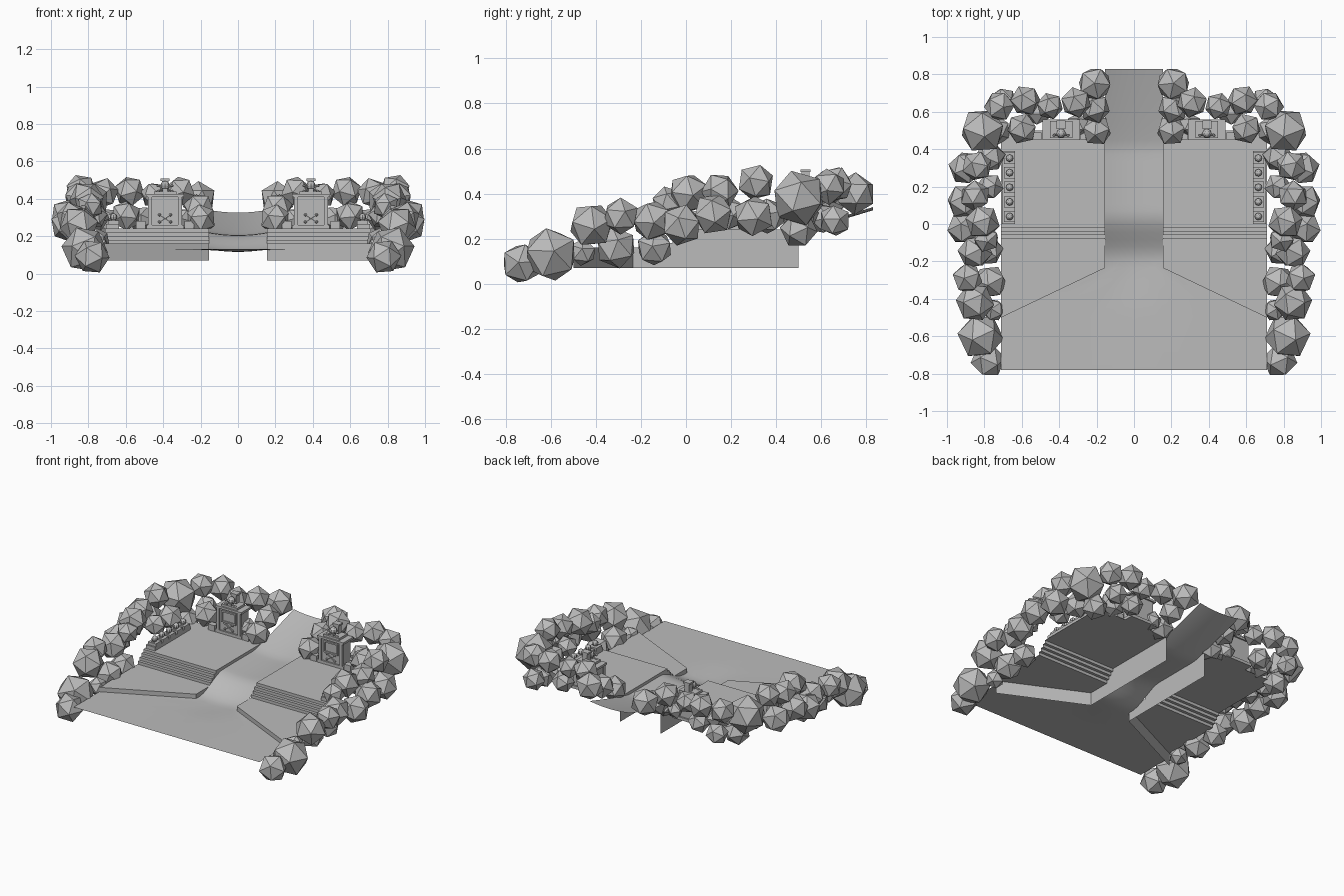
import bpy, bmesh, math, random
from mathutils import Matrix, Vector, Euler

random.seed(4)
cube = bpy.data.objects.get("Cube")
if cube:
    bpy.data.objects.remove(cube, do_unlink=True)

stone = bpy.data.materials.new("stone_grey")
stone.use_nodes = True
grey = (0.5, 0.5, 0.5, 1)
stone.diffuse_color = grey
stone.node_tree.nodes["Principled BSDF"].inputs["Base Color"].default_value = grey


def finish(bm, name, mirrored=True, smooth=False):
    """Turn a bmesh into a named object, mirrored across x if wanted."""
    mesh = bpy.data.meshes.new(name)
    bm.to_mesh(mesh)
    bm.free()
    mesh.materials.append(stone)
    obj = bpy.data.objects.new(name, mesh)
    bpy.context.collection.objects.link(obj)
    if smooth:
        mesh.shade_smooth()
    if mirrored:
        obj.modifiers.new("mirror", "MIRROR").use_mirror_merge = False
    return obj


def box(bm, x, y, z, sx, sy, sz):
    """Box centred on x, y with its base at z."""
    place = Matrix.Translation((x, y, z + sz / 2)) @ Matrix.Diagonal((sx, sy, sz, 1))
    bmesh.ops.create_cube(bm, size=1, matrix=place)


def ball(bm, x, y, z, r, squash=1):
    place = Matrix.Translation((x, y, z)) @ Matrix.Diagonal((1, 1, squash, 1))
    bmesh.ops.create_uvsphere(bm, u_segments=8, v_segments=6, radius=r, matrix=place)


def bone(bm, x, y, z, length, tilt):
    """Thin bone in the x-z plane with a knob at each end."""
    turn = Matrix.Rotation(tilt, 4, "Y")
    bmesh.ops.create_cone(bm, cap_ends=True, segments=6, radius1=0.005, radius2=0.005,
                          depth=length, matrix=Matrix.Translation((x, y, z)) @ turn)
    for s in (-1, 1):
        end = turn @ Vector((0, 0, s * length / 2))
        ball(bm, x + end.x, y, z + end.z, 0.008)


def skull(bm, x, y, z, r):
    ball(bm, x, y, z, r)
    box(bm, x, y - r * 0.4, z - r * 1.4, r, r, r * 0.8)


AISLE, SIDE = 0.155, 0.71
FRONT, DIAG, NECK, BACK = -0.78, -0.5, -0.235, 0.83


# Ground sheet: wide forecourt narrowing to a dished ramp
def ease(a, b, t):
    t = min(1, max(0, (t - a) / (b - a)))
    return t * t * (3 - 2 * t)


def half_width(y):
    t = min(1, max(0, (y - DIAG) / (NECK - DIAG)))
    return SIDE + (AISLE - SIDE) * t


bm = bmesh.new()
ys = [FRONT, DIAG, -0.4, -0.3] + [NECK + (BACK - NECK) * i / 28 for i in range(29)]
rows = []
for y in ys:
    row = []
    for i in range(13):
        x = half_width(y) * (i / 6 - 1)
        dip = 0.014 * ease(DIAG, NECK, y) * max(0, 1 - (x / AISLE) ** 2)
        z = 0.13 + 0.09 * ease(-0.2, 0.06, y) + 0.12 * max(0, (y - 0.4) / 0.43) ** 1.1
        row.append(bm.verts.new((x, y, z - dip)))
    rows.append(row)
for a, b in zip(rows, rows[1:]):
    for i in range(12):
        bm.faces.new((a[i], a[i + 1], b[i + 1], b[i]))
finish(bm, "ground_ramp", mirrored=False, smooth=True)

# Stepped terrace: tops, risers, aisle wall and slanted front wall
bm = bmesh.new()
LOW, STEP, BASE, END = 0.16, 0.02, 0.07, 0.5
profile = [(NECK, LOW)]
for i in range(4):
    y = -0.08 + STEP * i
    profile += [(y, LOW + STEP * i), (y, LOW + STEP * (i + 1))]
profile.append((END, LOW + STEP * 4))
inner = [bm.verts.new((AISLE, y, z)) for y, z in profile]
outer = [bm.verts.new((SIDE, DIAG if i == 0 else y, z)) for i, (y, z) in enumerate(profile)]
for i in range(len(profile) - 1):
    bm.faces.new((inner[i], outer[i], outer[i + 1], inner[i + 1]))
foot_back = bm.verts.new((AISLE, END, BASE))
foot_neck = bm.verts.new((AISLE, NECK, BASE))
foot_side = bm.verts.new((SIDE, DIAG, BASE))
bm.faces.new(inner + [foot_back, foot_neck])
bm.faces.new((foot_neck, foot_side, outer[0], inner[0]))
finish(bm, "stepped_terrace")

# Border rocks: x, y, z and radius in hundredths
ROCKS = [
    (78, -73, 9, 9), (82, -60, 13, 12), (75, -46, 14, 6), (85, -42, 26, 10),
    (77, -31, 16, 9), (89, -29, 30, 8), (85, -15, 28, 9), (78, -14, 16, 8),
    (91, -2, 26, 9), (79, -8, 36, 7), (81, 1, 40, 9), (85, 15, 41, 8),
    (91, 12, 31, 9), (90, 30, 30, 9), (84, 31, 45, 8), (77, 20, 31, 7),
    (77, 36, 30, 8), (81, 50, 38, 12), (74, 50, 24, 8), (72, 63, 43, 8),
    (58, 66, 44, 8), (60, 51, 31, 8), (45, 63, 42, 7), (31, 65, 44, 8),
    (21, 75, 40, 9), (20, 50, 29, 8), (30, 53, 29, 6), (21, 62, 35, 8),
    (52, 60, 29, 7), (70, 66, 28, 7),
]
bm = bmesh.new()
for rock in ROCKS:
    x, y, z, r = (v / 100 for v in rock)
    spin = Euler([random.uniform(0, math.tau) for _ in range(3)]).to_matrix().to_4x4()
    bmesh.ops.create_icosphere(bm, subdivisions=1, radius=r * 1.05,
                               matrix=Matrix.Translation((x, y, z)) @ spin)
for v in bm.verts:
    v.co.x = min(v.co.x, 1)
    v.co.y = max(-BACK, min(v.co.y, BACK))
    v.co.z = max(v.co.z, 0)
finish(bm, "border_rocks")

# Side row: low plinth with five skull blocks
TOP = 0.24
bm = bmesh.new()
box(bm, 0.67, 0.195, TOP, 0.07, 0.39, 0.025)
for i in range(5):
    y = 0.04 + 0.078 * i
    box(bm, 0.665, y, TOP + 0.02, 0.06, 0.06, 0.025)
    skull(bm, 0.665, y, TOP + 0.062, 0.02)
finish(bm, "skull_plinth_row")

# Shrine: body, pillars, stepped cap and framed panel
SX, SY = 0.39, 0.505
face_y = SY - 0.045
bm = bmesh.new()
box(bm, SX, SY, TOP, 0.17, 0.09, 0.17)
box(bm, SX, SY, TOP, 0.2, 0.11, 0.02)
box(bm, SX, SY, TOP + 0.17, 0.2, 0.11, 0.015)
box(bm, SX, SY, TOP + 0.185, 0.12, 0.09, 0.015)
for s in (-1, 1):
    box(bm, SX + s * 0.08, face_y, TOP, 0.02, 0.02, 0.17)
    box(bm, SX + s * 0.05, face_y, TOP + 0.08, 0.01, 0.015, 0.08)
for z in (0.08, 0.15):
    box(bm, SX, face_y, TOP + z, 0.11, 0.015, 0.01)
finish(bm, "shrine_body")

# Shrine ornaments: crossed bones, skull and rear post
bm = bmesh.new()
for tilt in (-1, 1):
    bone(bm, SX, face_y - 0.004, TOP + 0.055, 0.07, tilt)
    bone(bm, SX, SY - 0.03, TOP + 0.215, 0.08, tilt * 1.2)
skull(bm, SX, SY - 0.02, TOP + 0.23, 0.025)
box(bm, SX, SY + 0.025, TOP + 0.2, 0.035, 0.035, 0.06)
box(bm, SX, SY + 0.025, TOP + 0.255, 0.05, 0.045, 0.012)
finish(bm, "shrine_ornaments")

# Small offering blocks beside each shrine
bm = bmesh.new()
for x in (0.26, 0.52):
    box(bm, x, 0.47, TOP, 0.05, 0.04, 0.04)
finish(bm, "offering_blocks")
